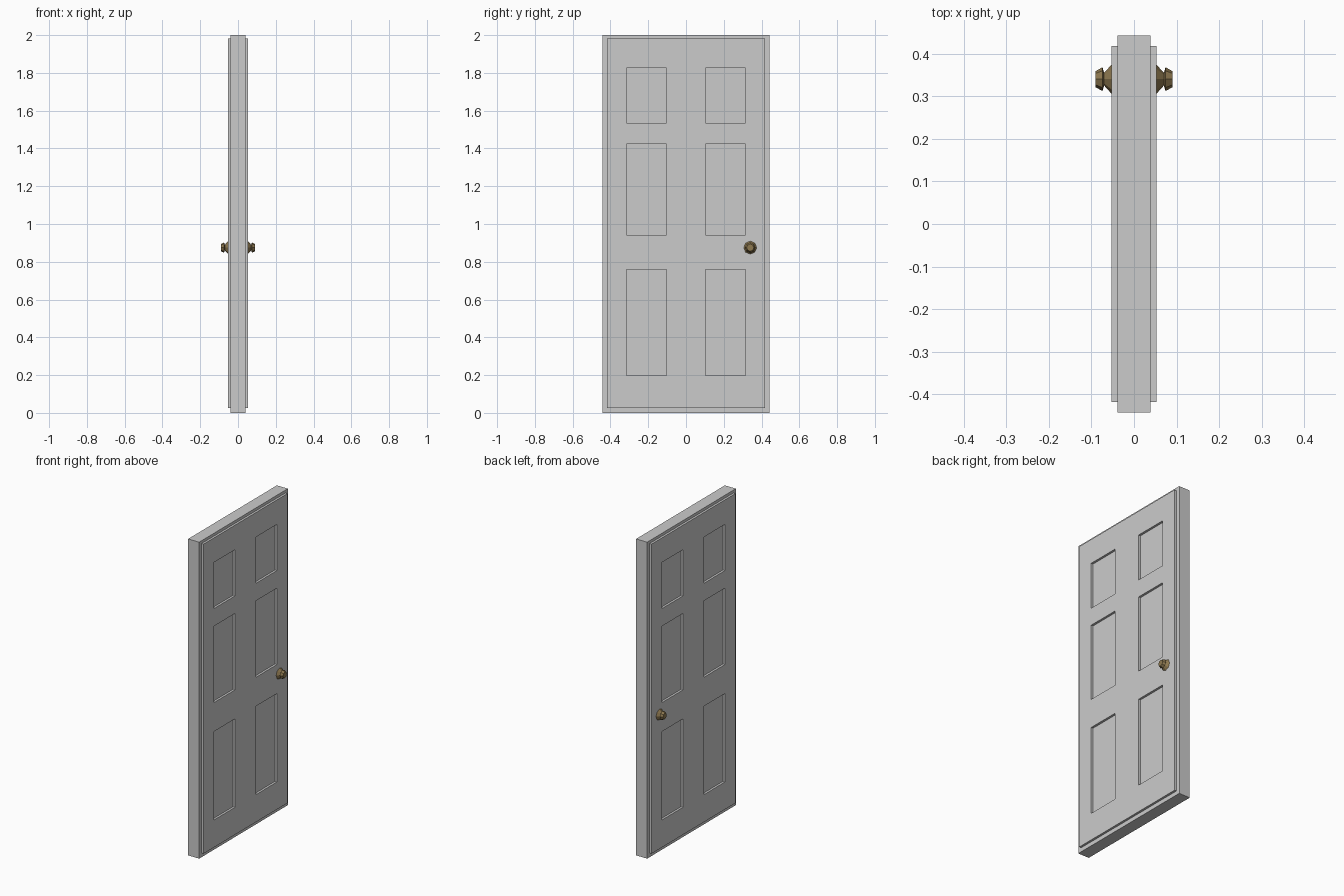
import bpy, bmesh
from math import cos, sin, pi

if "Cube" in bpy.data.objects:
    bpy.data.objects.remove(bpy.data.objects["Cube"])

W, T, H = 0.443, 0.0385, 2.0            # slab half width, half thickness, height
FACE = 0.0525                           # outer face of the raised frame
YS = [-0.418, -0.314, -0.103, 0.103, 0.314, 0.418]
ZS = [0.026, 0.199, 0.758, 0.941, 1.424, 1.535, 1.827, 1.982]

brass = bpy.data.materials.new("brass")
brass.diffuse_color = (0.27, 0.19, 0.08, 1)
brass.use_nodes = True
brass.node_tree.nodes["Principled BSDF"].inputs["Base Color"].default_value = brass.diffuse_color


def finish(name, bm, mat=None):
    bmesh.ops.recalc_face_normals(bm, faces=bm.faces)
    me = bpy.data.meshes.new(name)
    bm.to_mesh(me)
    bm.free()
    ob = bpy.data.objects.new(name, me)
    bpy.context.collection.objects.link(ob)
    if mat:
        me.materials.append(mat)
    return ob


# Door slab
bm = bmesh.new()
bmesh.ops.create_cube(bm, size=1)
for v in bm.verts:
    v.co = (v.co.x * 2 * T, v.co.y * 2 * W, (v.co.z + 0.5) * H)
finish("door_slab", bm)


# Raised frame on each side: a grid with six panel openings, extruded from the slab
def raised_frame(name, side):
    bm = bmesh.new()
    grid = [[bm.verts.new((side * T, y, z)) for z in ZS] for y in YS]
    for i in range(len(YS) - 1):
        for j in range(len(ZS) - 1):
            if i % 2 and j % 2:
                continue
            bm.faces.new((grid[i][j], grid[i + 1][j], grid[i + 1][j + 1], grid[i][j + 1]))
    ext = bmesh.ops.extrude_face_region(bm, geom=bm.faces[:], use_keep_orig=True)
    for v in ext["geom"]:
        if isinstance(v, bmesh.types.BMVert):
            v.co.x = side * FACE
    finish(name, bm)


# Faceted knob: flared rose, narrow neck, tapered grip
def knob(name, side, sides=8):
    profile = [(0.052, 0.035), (0.070, 0.015), (0.074, 0.028), (0.090, 0.019)]
    bm = bmesh.new()
    rings = [[bm.verts.new((side * x, 0.34 + r * cos(2 * pi * k / sides),
                            0.875 + r * sin(2 * pi * k / sides)))
              for k in range(sides)] for x, r in profile]
    for a, b in zip(rings, rings[1:]):
        for k in range(sides):
            n = (k + 1) % sides
            bm.faces.new((a[k], a[n], b[n], b[k]))
    bm.faces.new(rings[0])
    bm.faces.new(rings[-1])
    finish(name, bm, brass)


for label, side in (("right", 1), ("left", -1)):
    raised_frame("raised_frame_" + label, side)
    knob("knob_" + label, side)
